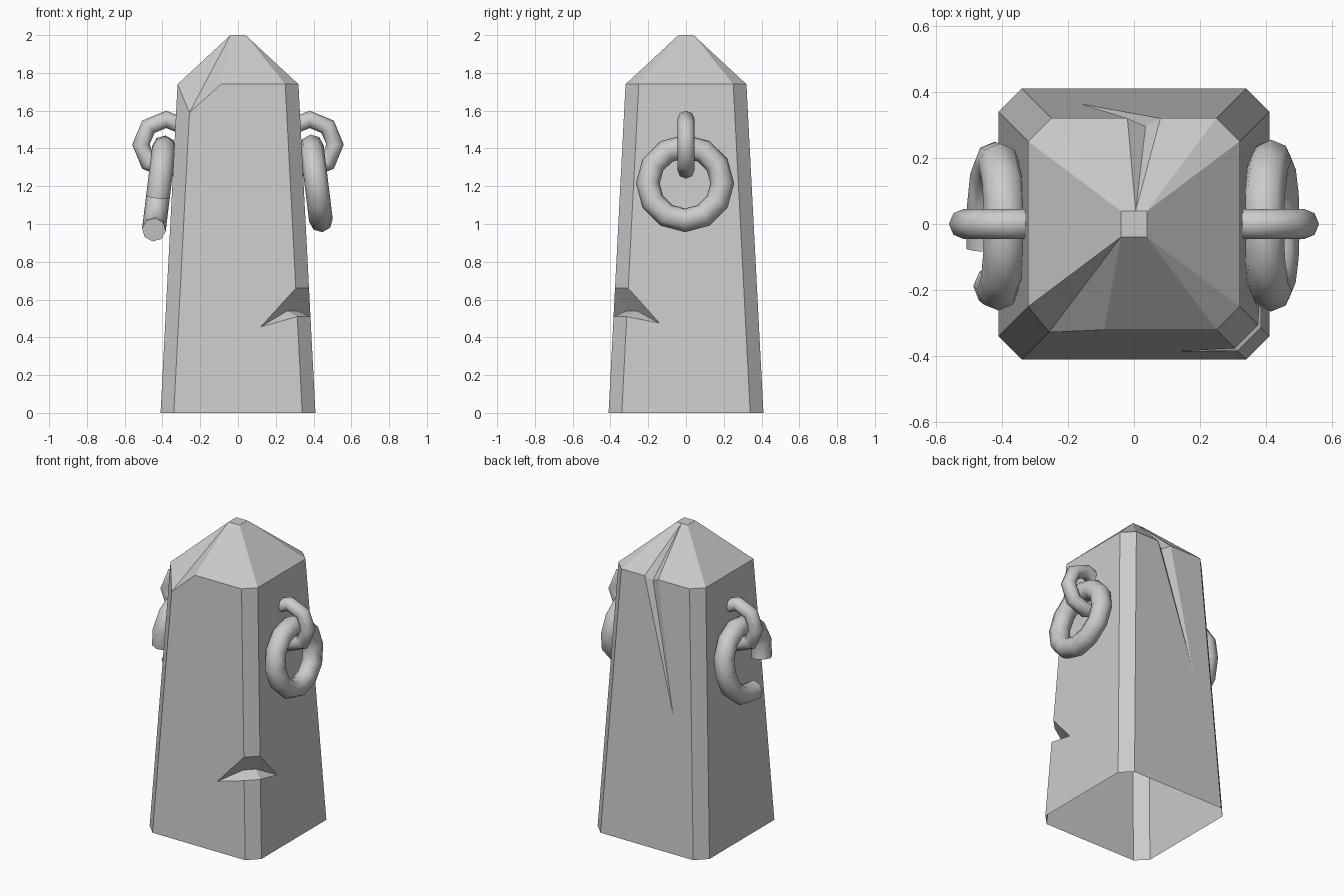
import bpy, bmesh, math
from math import sin, cos, radians

cube = bpy.data.objects.get("Cube")
if cube:
    bpy.data.objects.remove(cube, do_unlink=True)

stone = bpy.data.materials.new("grey stone")
stone.use_nodes = True
GREY = (0.6, 0.6, 0.6, 1)
stone.diffuse_color = GREY
stone.node_tree.nodes["Principled BSDF"].inputs["Base Color"].default_value = GREY


def finish(name, bm):
    bmesh.ops.recalc_face_normals(bm, faces=bm.faces[:])
    mesh = bpy.data.meshes.new(name)
    bm.to_mesh(mesh)
    bm.free()
    mesh.materials.append(stone)
    obj = bpy.data.objects.new(name, mesh)
    bpy.context.collection.objects.link(obj)
    return obj


# Tapered pillar: half width and chamfer start at a given height
def wide(z):
    return 0.41 - 0.0517 * z


def inner(z):
    return wide(z) - 0.07


EAVE = 1.74
bm = bmesh.new()
v = {}


def point(key, x, y, z):
    v[key] = bm.verts.new((x, y, z))


def face(keys):
    bm.faces.new([v[k] for k in keys.split()])


# Each corner has one point on the front/back wall (w) and one on the side wall (s)
for corner, sx, sy in (("FR", 1, -1), ("BR", 1, 1), ("BL", -1, 1), ("FL", -1, -1)):
    for level, z in (("0", 0), ("1", EAVE)):
        point(corner + "w" + level, sx * inner(z), sy * wide(z), z)
        point(corner + "s" + level, sx * wide(z), sy * inner(z), z)
    point(corner + "top", sx * 0.04, sy * 0.04, 2)

# Broken eave corner
v["FLw1"].co = (-0.257, -wide(1.59), 1.59)
point("eave", -0.09, -wide(EAVE), EAVE)

# Chip in the front corner
for tag, z in (("up", 0.66), ("low", 0.51)):
    point(tag + "w", inner(z), -wide(z), z)
    point(tag + "s", wide(z), -inner(z), z)
point("tipw", 0.12, -wide(0.455), 0.455)
point("tips", wide(0.475), -0.14, 0.475)
point("deepw", 0.26, -0.315, 0.54)
point("deeps", 0.315, -0.26, 0.54)

# Crack down the back
point("crack_top", 0.005, 0.04, 2)
point("crack_l", -0.02, wide(EAVE), EAVE)
point("crack_r", 0.08, wide(EAVE), EAVE)
point("crack_in", 0.035, 0.295, 1.71)
point("crack_tip", -0.16, wide(0.9), 0.9)

for keys in (
    # walls
    "FLw0 FRw0 loww tipw upw FRw1 eave FLw1",
    "FRs0 BRs0 BRs1 FRs1 ups tips lows",
    "BRw0 BLw0 BLw1 crack_l crack_tip crack_r BRw1",
    "BLs0 FLs0 FLs1 BLs1",
    # chamfers
    "FRw0 FRs0 lows loww", "upw ups FRs1 FRw1",
    "BRs0 BRw0 BRw1 BRs1", "BLw0 BLs0 BLs1 BLw1", "FLs0 FLw0 FLw1 FLs1",
    # chip
    "upw deepw deeps ups", "loww lows deeps deepw",
    "tipw deepw upw", "tipw loww deepw", "tips ups deeps", "tips deeps lows",
    # crack
    "crack_l crack_in crack_tip", "crack_r crack_tip crack_in",
    "crack_top crack_in crack_l", "crack_top crack_r crack_in",
    # roof
    "eave FRw1 FRtop FLtop", "FLw1 eave FLtop", "FLs1 FLw1 FLtop",
    "FRw1 FRs1 FRtop", "FRs1 BRs1 BRtop FRtop", "BRs1 BRw1 BRtop",
    "BRw1 crack_r crack_top BRtop", "crack_l BLw1 BLtop crack_top",
    "BLw1 BLs1 BLtop", "BLs1 FLs1 FLtop BLtop",
    "FLtop FRtop BRtop crack_top BLtop",
):
    face(keys)
finish("stone_pillar", bm)


# Chain rings
def ring(name, loc, rot, major, minor, sides):
    bpy.ops.mesh.primitive_torus_add(
        location=loc, rotation=rot, major_segments=sides, minor_segments=8,
        major_radius=major, minor_radius=minor)
    obj = bpy.context.object
    obj.name = name
    obj.data.materials.append(stone)
    bpy.ops.object.shade_smooth()


TILT = radians(7)
MAJOR, MINOR = 0.197, 0.063
for side, sx in (("left", 1), ("right", -1)):
    ring(side + "_staple_ring", (sx * 0.38, 0, 1.42), (math.pi / 2, 0, 0), 0.134, 0.046, 8)
ring("left_hanging_ring", (0.415, -0.005, 1.215), (0, math.pi / 2 - TILT, 0), MAJOR, MINOR, 12)

# Broken ring: an open arc that sags outwards at its lower end
bm = bmesh.new()
STEPS = 11
path = []
for i in range(STEPS):
    a = radians(-112 + 308 * i / (STEPS - 1))
    r = MAJOR + 0.06 * max(0, (i - 7) / 3)
    path.append((-r * cos(a), r * sin(a)))
loops = []
for i, (px, py) in enumerate(path):
    x0, y0 = path[max(i - 1, 0)]
    x1, y1 = path[min(i + 1, STEPS - 1)]
    length = math.hypot(x1 - x0, y1 - y0)
    nx, ny = (y1 - y0) / length, (x0 - x1) / length
    loops.append([bm.verts.new((px + nx * MINOR * cos(t), py + ny * MINOR * cos(t), MINOR * sin(t)))
                  for t in (math.tau * k / 8 for k in range(8))])
for a, b in zip(loops, loops[1:]):
    for k in range(8):
        j = (k + 1) % 8
        bm.faces.new((a[k], a[j], b[j], b[k]))
bm.faces.new(loops[0])
bm.faces.new(loops[-1])
broken = finish("right_broken_ring", bm)
broken.location = (-0.415, -0.005, 1.215)
broken.rotation_euler = (0, math.pi / 2 + TILT, 0)
bpy.ops.object.select_all(action="DESELECT")
broken.select_set(True)
bpy.context.view_layer.objects.active = broken
bpy.ops.object.shade_smooth_by_angle(angle=radians(60))
